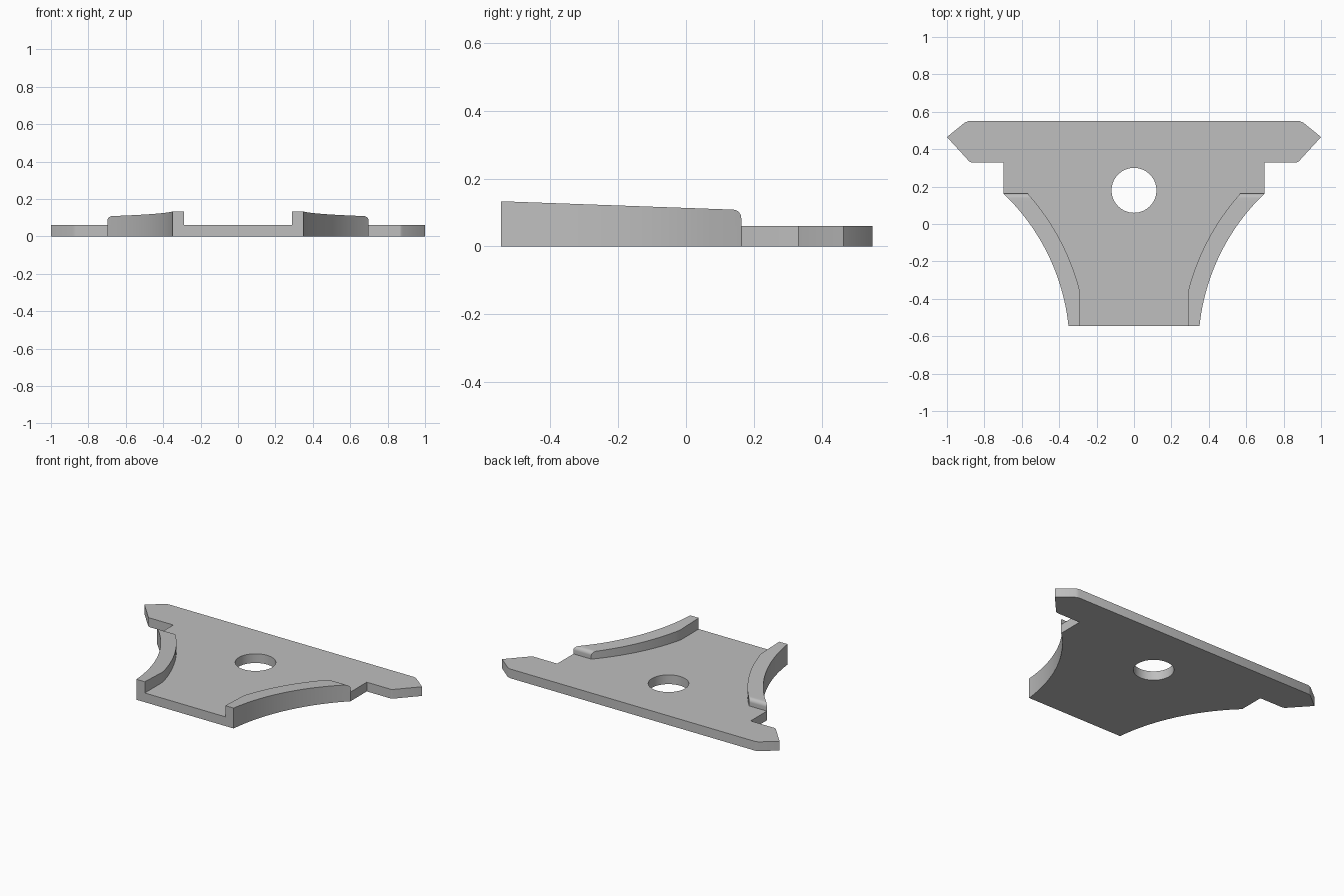
import bpy, bmesh, math

cube = bpy.data.objects.get("Cube")
if cube:
    bpy.data.objects.remove(cube, do_unlink=True)

PLATE_H = 0.06
FRONT, RIM_BACK = -0.545, 0.163
ARC_X, ARC_Y = 1.489, -0.665      # centre of the concave side arc
R_OUT, R_IN = 1.145, 1.238        # outer and inner rim radii

grey = bpy.data.materials.new("plain grey")
grey.use_nodes = True
colour = (0.52, 0.52, 0.52, 1)
grey.diffuse_color = colour
grey.node_tree.nodes["Principled BSDF"].inputs["Base Color"].default_value = colour


def arc_x(y, radius):
    return ARC_X - math.sqrt(radius ** 2 - (y - ARC_Y) ** 2)


def make_object(name, bm):
    bmesh.ops.recalc_face_normals(bm, faces=bm.faces)
    mesh = bpy.data.meshes.new(name)
    bm.to_mesh(mesh)
    bm.free()
    mesh.materials.append(grey)
    obj = bpy.data.objects.new(name, mesh)
    bpy.context.collection.objects.link(obj)
    return obj


def activate(obj):
    bpy.ops.object.select_all(action='DESELECT')
    obj.select_set(True)
    bpy.context.view_layer.objects.active = obj


def smooth(obj):
    activate(obj)
    bpy.ops.object.shade_smooth_by_angle(angle=math.radians(25))


# Stations along the concave sides, shared by plate and rims
STEPS = 32
stations = [FRONT + (RIM_BACK - FRONT) * i / STEPS for i in range(STEPS + 1)]

# Base plate: half outline mirrored, then extruded
half = [(arc_x(y, R_OUT), y) for y in stations]
half += [(0.697, 0.17), (0.697, 0.33), (0.87, 0.33), (0.882, 0.336),
         (1.0, 0.465), (0.905, 0.542), (0.885, 0.55)]
outline = half + [(-x, y) for x, y in reversed(half)]
bm = bmesh.new()
base = bm.faces.new([bm.verts.new((x, y, 0)) for x, y in outline])
top = bmesh.ops.extrude_face_region(bm, geom=[base])
for v in top["geom"]:
    if isinstance(v, bmesh.types.BMVert):
        v.co.z = PLATE_H
plate = make_object("base_plate", bm)

# Round hole through the plate
bpy.ops.mesh.primitive_cylinder_add(vertices=64, radius=0.12, depth=0.5,
                                    location=(0, 0.18, 0))
cutter = bpy.context.object
cutter.hide_render = True
cut = plate.modifiers.new("hole", 'BOOLEAN')
cut.operation = 'DIFFERENCE'
cut.solver = 'EXACT'
cut.object = cutter
activate(plate)
bpy.ops.object.modifier_apply(modifier=cut.name)
bpy.data.objects.remove(cutter, do_unlink=True)
smooth(plate)


# Raised rims: sloping top, rounded over at the back end
FILLET = 0.024


def rim_height(y):
    slope = 0.133 - 0.036 * (y - FRONT)
    past = max(0, y - (RIM_BACK - FILLET))
    return slope - FILLET + math.sqrt(max(0, FILLET ** 2 - past ** 2))


rim_ys = [y for y in stations if y < RIM_BACK - FILLET]
rim_ys += [RIM_BACK - FILLET + FILLET * math.sin(math.pi / 2 * i / 8) for i in range(9)]

for name, side in (("left_rim", 1), ("right_rim", -1)):
    bm = bmesh.new()
    rings = []
    for y in rim_ys:
        outer, inner = arc_x(y, R_OUT), max(0.29, arc_x(y, R_IN))
        h = rim_height(y)
        section = [(outer, PLATE_H), (outer, h), (inner, h), (inner, PLATE_H)]
        rings.append([bm.verts.new((side * x, y, z)) for x, z in section])
    for a, b in zip(rings, rings[1:]):
        for i in range(4):
            j = (i + 1) % 4
            bm.faces.new((a[i], a[j], b[j], b[i]))
    bm.faces.new(rings[0])
    bm.faces.new(rings[-1])
    smooth(make_object(name, bm))
